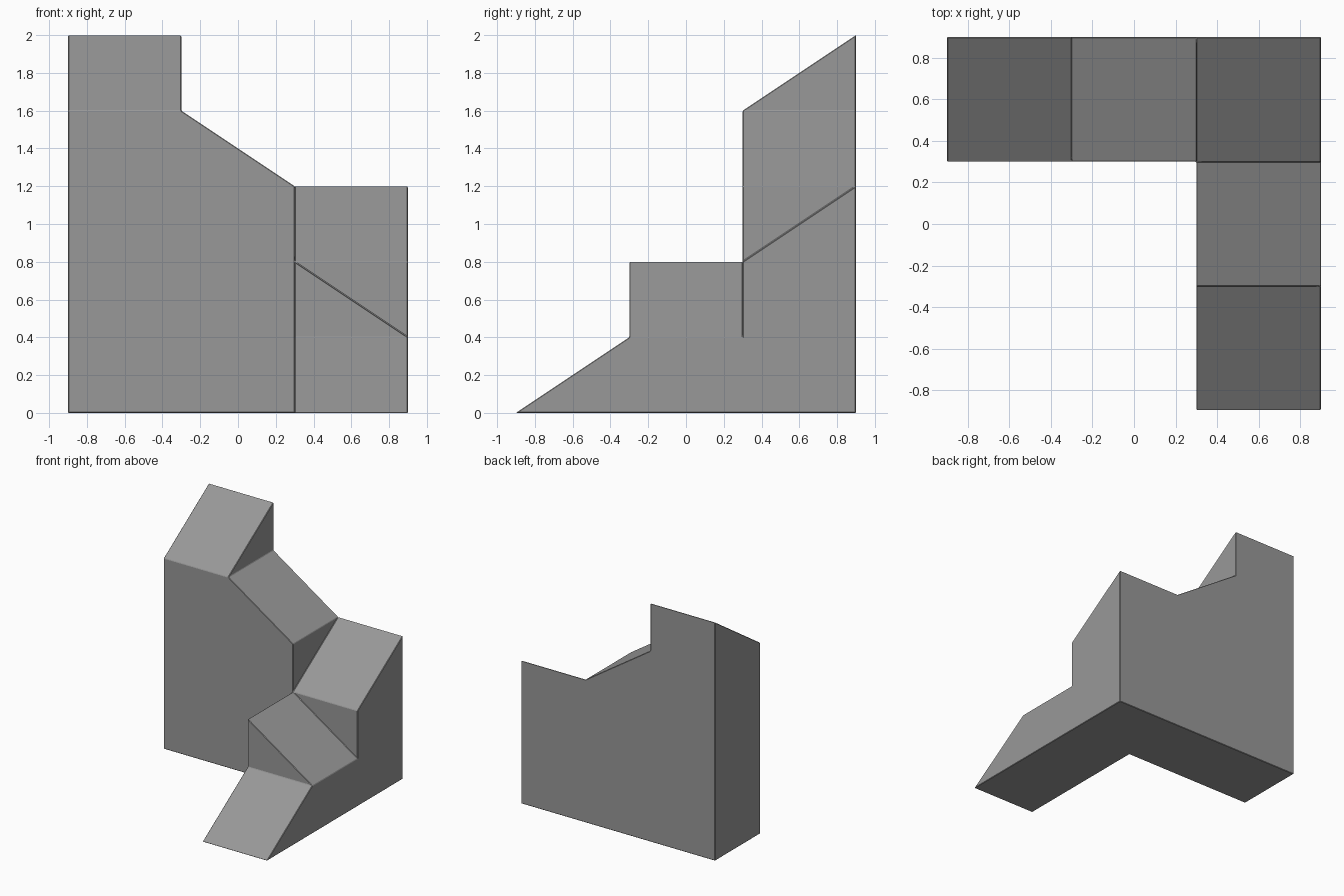
import bpy, bmesh, math

if "Cube" in bpy.data.objects:
    bpy.data.objects.remove(bpy.data.objects["Cube"])

S = 0.6  # plan size of one block

# Block centre -> (height at centre, slope in x, slope in y); each rises 0.4 across
G = 0.4 / S
blocks = {
    (-1, 1): (1.8, 0, G),
    (0, 1): (1.4, -G, 0),
    (1, 1): (1.0, 0, G),
    (1, 0): (0.6, -G, 0),
    (1, -1): (0.2, 0, G),
}
SIDES = [(0, -1), (1, 0), (0, 1), (-1, 0)]
CORNERS = [(-1, -1), (1, -1), (1, 1), (-1, 1)]


def corner(cell, k):
    """Grid position of corner k, in half-block steps."""
    dx, dy = CORNERS[k % 4]
    return 2 * cell[0] + dx, 2 * cell[1] + dy


def top(cell, p):
    """Height of a block's sloping top at a grid corner (0 if no block)."""
    if cell not in blocks:
        return 0.0
    h, gx, gy = blocks[cell]
    return round(h + (gx * (p[0] - 2 * cell[0]) + gy * (p[1] - 2 * cell[1])) * S / 2, 4)


# All heights meeting at each vertical corner line, so walls join cleanly
levels = {}
for c in blocks:
    for k in range(4):
        p = corner(c, k)
        levels.setdefault(p, {0.0}).add(top(c, p))

bm = bmesh.new()
verts = {}


def face(points):
    loop = []
    for p, z in points:
        if (p, z) not in verts:
            verts[p, z] = bm.verts.new((p[0] * S / 2, p[1] * S / 2, z))
        if verts[p, z] not in loop:
            loop.append(verts[p, z])
    if len(loop) > 2:
        bm.faces.new(loop)


for c in blocks:
    # Sloping top and flat base
    ring = [corner(c, k) for k in range(4)]
    face([(p, top(c, p)) for p in ring])
    face([(p, 0.0) for p in reversed(ring)])
    # Exposed walls above each neighbour
    for k, (dx, dy) in enumerate(SIDES):
        n = (c[0] + dx, c[1] + dy)
        p, q = corner(c, k), corner(c, k + 1)
        if top(c, p) + top(c, q) > top(n, p) + top(n, q):
            span = lambda v: sorted(z for z in levels[v] if top(n, v) <= z <= top(c, v))
            face([(q, z) for z in span(q)] + [(p, z) for z in reversed(span(p))])

# Merge coplanar wall and base panels into single flat faces
bmesh.ops.dissolve_limit(bm, angle_limit=math.radians(1), verts=bm.verts[:], edges=bm.edges[:])
bmesh.ops.recalc_face_normals(bm, faces=bm.faces[:])

mesh = bpy.data.meshes.new("stepped_corner_block")
bm.to_mesh(mesh)
bm.free()
block = bpy.data.objects.new("stepped_corner_block", mesh)
bpy.context.collection.objects.link(block)

# Fine chamfer on the edges
bevel = block.modifiers.new("chamfer", 'BEVEL')
bevel.width = 0.004
bevel.segments = 1
bevel.limit_method = 'ANGLE'

# Dark grey surface
grey = bpy.data.materials.new("dark_grey")
grey.diffuse_color = (0.316, 0.316, 0.316, 1)
grey.use_nodes = True
grey.node_tree.nodes["Principled BSDF"].inputs["Base Color"].default_value = grey.diffuse_color
mesh.materials.append(grey)
